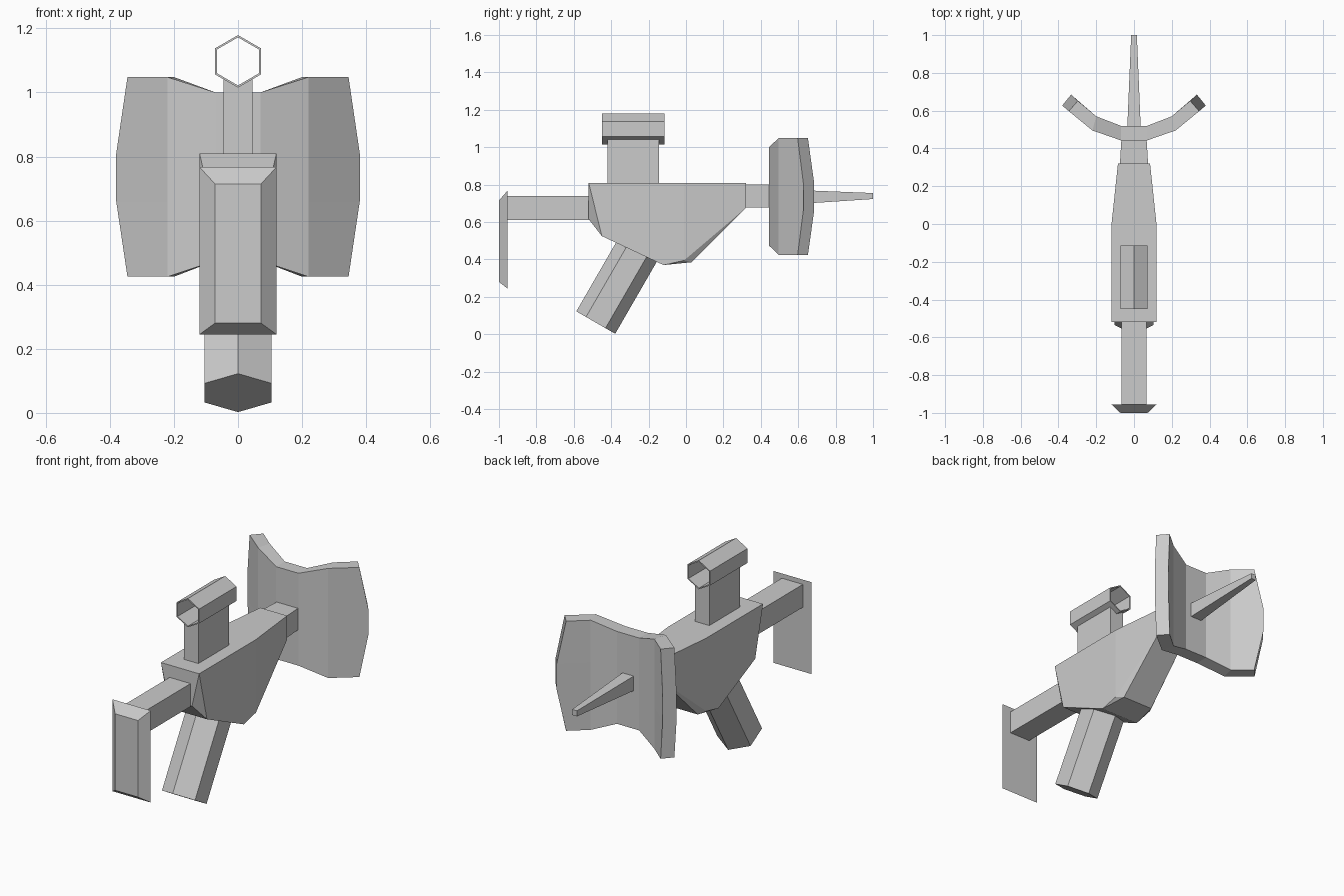
import bpy, bmesh, math

if "Cube" in bpy.data.objects:
    bpy.data.objects.remove(bpy.data.objects["Cube"])


def finish(name, bm):
    bmesh.ops.recalc_face_normals(bm, faces=bm.faces)
    mesh = bpy.data.meshes.new(name)
    bm.to_mesh(mesh)
    bm.free()
    obj = bpy.data.objects.new(name, mesh)
    bpy.context.collection.objects.link(obj)
    return obj


def loft(name, rings, caps=True, closed=False):
    """Skin a series of equal-length point rings."""
    bm = bmesh.new()
    loops = [[bm.verts.new(p) for p in ring] for ring in rings]
    n = len(loops[0])
    pairs = list(zip(loops, loops[1:]))
    if closed:
        pairs.append((loops[-1], loops[0]))
    for a, b in pairs:
        for i in range(n):
            j = (i + 1) % n
            bm.faces.new((a[i], a[j], b[j], b[i]))
    if caps and not closed:
        bm.faces.new(loops[0])
        bm.faces.new(loops[-1])
    return finish(name, bm)


def rect(y, w, z0, z1):
    return [(-w, y, z0), (w, y, z0), (w, y, z1), (-w, y, z1)]


def hexagon(y, r, z):
    return [(r * math.sin(k * math.pi / 3), y, z + r * math.cos(k * math.pi / 3))
            for k in range(6)]


# Rear stock: bevelled shoulder plate and bar
loft("shoulder_plate", [rect(-1.0, 0.072, 0.28, 0.715), rect(-0.955, 0.12, 0.245, 0.767)])
loft("stock_bar", [rect(-0.956, 0.066, 0.61, 0.74), rect(-0.50, 0.066, 0.61, 0.74)])

# Main body: convex block, (half width, y, z) mirrored across x
body = [(0.12, -0.52, 0.81), (0.12, -0.01, 0.81), (0.085, 0.32, 0.81),
        (0.085, 0.32, 0.675), (0.095, 0.03, 0.385), (0.12, -0.01, 0.395),
        (0.12, -0.12, 0.37), (0.12, -0.45, 0.525), (0.075, -0.52, 0.615)]
bm = bmesh.new()
for x, y, z in body:
    for s in (-1, 1):
        bm.verts.new((s * x, y, z))
bmesh.ops.convex_hull(bm, input=bm.verts)
bmesh.ops.dissolve_limit(bm, angle_limit=0.02, verts=bm.verts, edges=bm.edges)
finish("body", bm)

# Neck between body and shield
loft("neck", [rect(0.31, 0.075, 0.677, 0.80), rect(0.46, 0.066, 0.677, 0.80)])

# Hexagonal grip, leaning 30 degrees from vertical
lean = math.radians(30)
rings = []
for d in (0.0, 0.45):
    cy, cz = -0.4825 + d * math.sin(lean), 0.0625 + d * math.cos(lean)
    rings.append([(x, cy + t * math.cos(lean), cz - t * math.sin(lean))
                  for x, _, t in hexagon(0, 0.12, 0)])
loft("grip", rings)

# Sight: post with a V-shaped top cradling an open hexagonal tube
loft("sight_post", [[(-0.045, y, 0.80), (0.045, y, 0.80), (0.045, y, 1.041),
                     (0, y, 1.016), (-0.045, y, 1.041)] for y in (-0.42, -0.145)])
loft("sight_tube", [hexagon(-0.45, 0.082, 1.097), hexagon(-0.115, 0.082, 1.097),
                    hexagon(-0.115, 0.075, 1.097), hexagon(-0.45, 0.075, 1.097)],
     closed=True)


# Bent shield: one cross-section per fold, mirrored
def column(inner, outer, z0, z1, inner_tip=None, outer_tip=None):
    it, ot = inner_tip or inner, outer_tip or outer
    return [(*it, z0), (*inner, 0.66), (*inner, 0.81), (*it, z1),
            (*ot, z1), (*outer, 0.81), (*outer, 0.66), (*ot, z0)]


half = [column((0.07, 0.443), (0.07, 0.52), 0.475, 1.0),
        column((0.22, 0.495), (0.20, 0.57), 0.425, 1.048),
        column((0.38, 0.627), (0.333, 0.685), 0.425, 1.048,
               (0.345, 0.597), (0.297, 0.652))]
mirrored = [[(-x, y, z) for x, y, z in ring] for ring in reversed(half)]
loft("shield", mirrored + half)

# Tapered spike through the shield
loft("spike", [rect(0.50, 0.036, 0.69, 0.775), rect(1.0, 0.015, 0.723, 0.755)])
